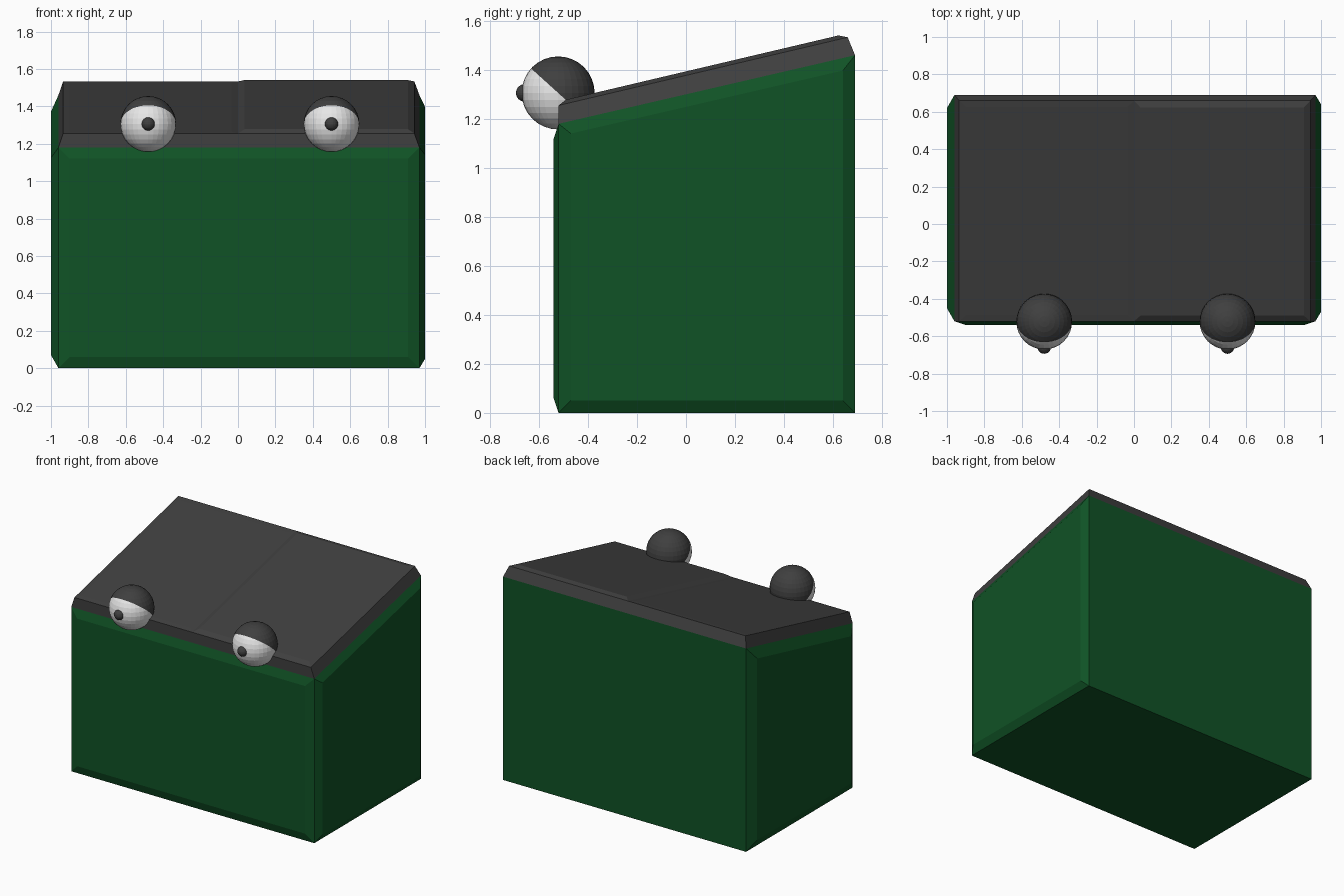
import bpy, bmesh
from mathutils import Vector

if "Cube" in bpy.data.objects:
    bpy.data.objects.remove(bpy.data.objects["Cube"])


def material(name, rgb):
    m = bpy.data.materials.new(name)
    m.diffuse_color = (*rgb, 1.0)
    m.use_nodes = True
    m.node_tree.nodes["Principled BSDF"].inputs["Base Color"].default_value = m.diffuse_color
    return m


GREEN = material("dark green", (0.005, 0.085, 0.019))
GREY = material("charcoal", (0.05, 0.05, 0.05))
WHITE = material("eye white", (0.8, 0.8, 0.8))


def finish(bm, name, *mats):
    bmesh.ops.recalc_face_normals(bm, faces=bm.faces)
    me = bpy.data.meshes.new(name)
    bm.to_mesh(me)
    bm.free()
    for m in mats:
        me.materials.append(m)
    ob = bpy.data.objects.new(name, me)
    bpy.context.collection.objects.link(ob)
    return ob


def block(bottom, top):
    """Six-sided solid between two rings of four points."""
    bm = bmesh.new()
    a = [bm.verts.new(p) for p in bottom]
    b = [bm.verts.new(p) for p in top]
    bm.faces.new(a)
    bm.faces.new(b)
    for i in range(4):
        j = (i + 1) % 4
        bm.faces.new((a[i], a[j], b[j], b[i]))
    bmesh.ops.recalc_face_normals(bm, faces=bm.faces)
    return bm


def bulge(bm, direction, inset, height):
    """Raise a bevelled panel on the face pointing in a direction."""
    bm.normal_update()
    face = max(bm.faces, key=lambda f: f.normal.dot(Vector(direction)))
    bmesh.ops.inset_individual(bm, faces=[face], thickness=inset, depth=height,
                               use_even_offset=True)


def ring(x0, x1, front, back):
    """Quad from (y, z) of the front and back edges."""
    return [(x0, *front), (x1, *front), (x1, *back), (x0, *back)]


# Body with sloped top and raised panels on front and sides
body = block(ring(-0.96, 0.97, (-0.52, 0), (0.69, 0)),
             ring(-0.96, 0.97, (-0.52, 1.18), (0.69, 1.46)))
bulge(body, (0, -1, 0), 0.06, 0.02)
bulge(body, (-1, 0, 0), 0.07, 0.04)
bulge(body, (1, 0, 0), 0.05, 0.03)
finish(body, "bin_body", GREEN)

# Two lid halves meeting at the centre seam
for name, low, high, rise in (("lid_left", -0.96, -0.935, 0.002),
                              ("lid_right", 0.97, 0.943, 0.016)):
    lid = block(ring(0, low, (-0.52, 1.18), (0.69, 1.46)),
                ring(0, high, (-0.52, 1.255), (0.66, 1.533)))
    bulge(lid, (0, -0.23, 0.97), 0.035, rise)
    finish(lid, name, GREY)

# Eyes: white ball with a tilted eyelid half, plus a pupil ball
LID_DIR = Vector((0, 0.67, 0.74)).normalized()
for side, x in (("left", -0.48), ("right", 0.50)):
    eye = bmesh.new()
    bmesh.ops.create_uvsphere(eye, u_segments=32, v_segments=16, radius=0.149)
    bmesh.ops.bisect_plane(eye, geom=eye.verts[:] + eye.edges[:] + eye.faces[:],
                           plane_co=(0, 0, 0), plane_no=LID_DIR)
    for f in eye.faces:
        f.material_index = int(f.calc_center_median().dot(LID_DIR) > 0)
    finish(eye, "eye_" + side, WHITE, GREY).location = (x, -0.522, 1.306)

    pupil = bmesh.new()
    bmesh.ops.create_uvsphere(pupil, u_segments=24, v_segments=12, radius=0.036)
    finish(pupil, "pupil_" + side, GREY).location = (x, -0.658, 1.306)
